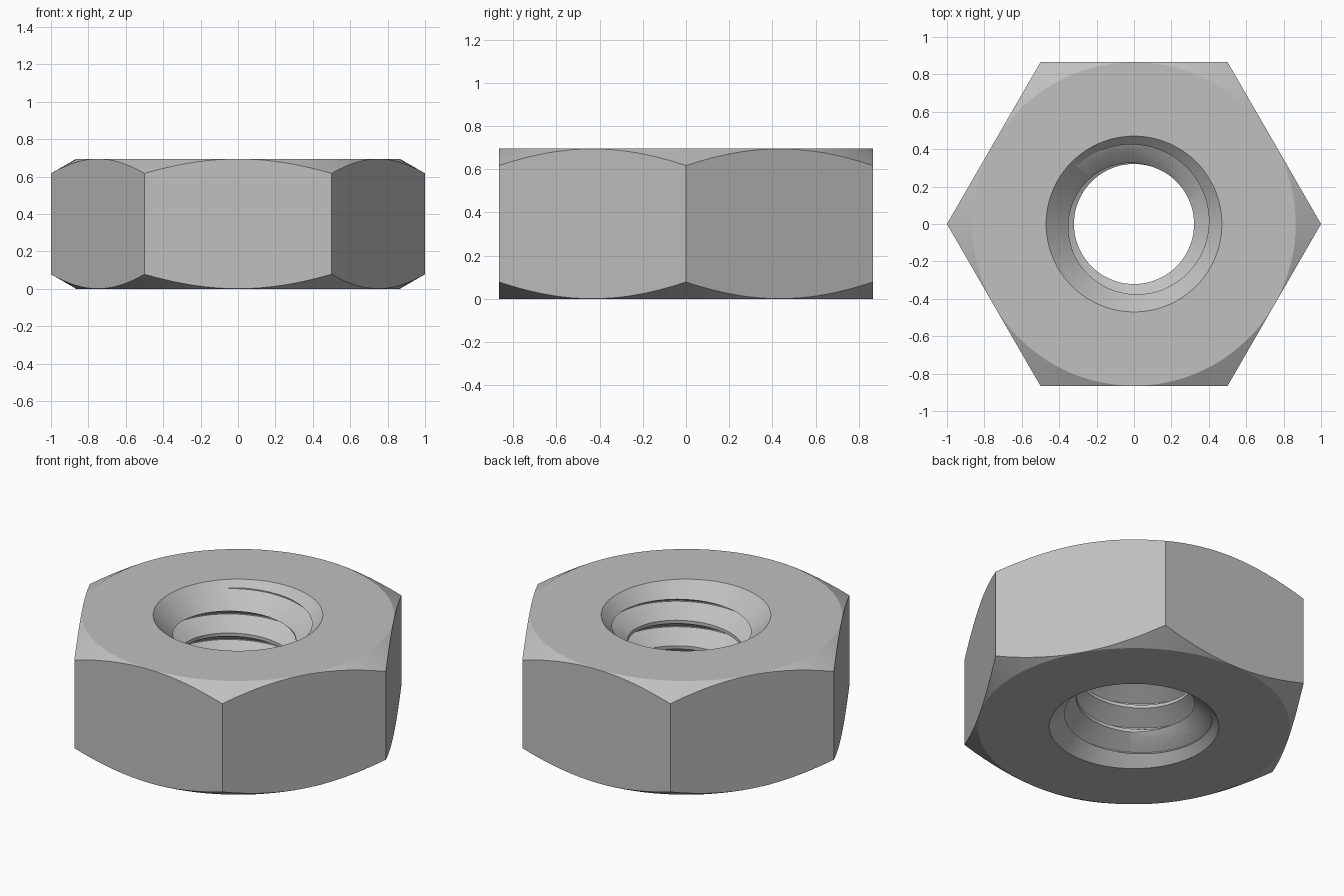
import bpy, bmesh
from math import pi, cos, sin, radians, tan

if "Cube" in bpy.data.objects:
    bpy.data.objects.remove(bpy.data.objects["Cube"], do_unlink=True)

HEIGHT = 0.695
FLAT = 0.865          # radius where the chamfer begins
SEGMENTS = 96
PITCH = 0.156
CREST, ROOT = 0.321, 0.433
TURNS = 8

steel = bpy.data.materials.new("grey steel")
steel.use_nodes = True
colour = (0.53, 0.53, 0.53, 1)
steel.diffuse_color = colour
steel.node_tree.nodes["Principled BSDF"].inputs["Base Color"].default_value = colour


def finish(bm, name):
    bmesh.ops.recalc_face_normals(bm, faces=bm.faces)
    mesh = bpy.data.meshes.new(name)
    bm.to_mesh(mesh)
    bm.free()
    mesh.materials.append(steel)
    obj = bpy.data.objects.new(name, mesh)
    bpy.context.collection.objects.link(obj)
    return obj


def lathe(name, profile, sides, start=0):
    """Closed solid of revolution from (radius, height) points."""
    bm = bmesh.new()
    rings = [[bm.verts.new((r * cos(start + 2 * pi * j / sides),
                            r * sin(start + 2 * pi * j / sides), z))
              for j in range(sides)] for r, z in profile]
    for low, high in zip(rings, rings[1:]):
        for j in range(sides):
            k = (j + 1) % sides
            bm.faces.new((low[j], low[k], high[k], high[j]))
    bm.faces.new(rings[0])
    bm.faces.new(rings[-1])
    return finish(bm, name)


def threaded_shaft(name, base):
    """Right-handed screw solid, used to tap the hole."""
    flank = (ROOT - CREST) * tan(radians(30))
    tooth = [(CREST, 0), (CREST, 0.02), (ROOT, 0.02 + flank), (ROOT, PITCH - flank)]
    n = len(tooth)
    points = [(r, z + PITCH * k) for k in range(TURNS) for r, z in tooth]
    points.append((CREST, PITCH * TURNS))
    bm = bmesh.new()
    cols = []
    for j in range(SEGMENTS):
        a = 2 * pi * j / SEGMENTS
        cols.append([bm.verts.new((r * cos(a), r * sin(a), base + z + PITCH * j / SEGMENTS))
                     for r, z in points])
    # the closing column is the first one moved up by a pitch
    seam = cols[0][n:] + [bm.verts.new((r, 0, base + z + PITCH)) for r, z in points[-n:]]
    cols.append(seam)
    for a, b in zip(cols, cols[1:]):
        for i in range(len(points) - 1):
            bm.faces.new((a[i], b[i], b[i + 1], a[i + 1]))
    # fan caps over the stepped ends
    for index, step in ((0, cols[0][:n + 1]), (-1, seam[-n - 1:])):
        mid = (step[0].co.z + step[-1].co.z) / 2
        centre = bm.verts.new((0, 0, mid))
        rim = [c[index] for c in cols]
        for path in (rim, step):
            for u, v in zip(path, path[1:]):
                bm.faces.new((u, v, centre))
    return finish(bm, name)


def cut(target, tool, operation):
    tool.hide_render = True
    mod = target.modifiers.new(tool.name, "BOOLEAN")
    mod.operation = operation
    mod.solver = "EXACT"
    mod.object = tool
    bpy.context.view_layer.objects.active = target
    bpy.ops.object.modifier_apply(modifier=mod.name)
    bpy.data.objects.remove(tool, do_unlink=True)


# hexagonal body
nut = lathe("hex_nut", [(1, 0), (1, HEIGHT)], 6)

# conical corner chamfers at 30 degrees
rise = 0.15
wide = FLAT + rise / tan(radians(30))
cut(nut, lathe("chamfer_envelope", [(FLAT, 0), (wide, rise), (wide, HEIGHT - rise),
                                    (FLAT, HEIGHT)], SEGMENTS), "INTERSECT")

# 45 degree countersinks at both ends of the hole
cut(nut, lathe("countersink_cutter", [(0.57, -0.1), (0.2, 0.27), (0.2, HEIGHT - 0.27),
                                      (0.57, HEIGHT + 0.1)], SEGMENTS), "DIFFERENCE")

# internal thread
cut(nut, threaded_shaft("thread_cutter", 0.671 - 6 * PITCH), "DIFFERENCE")

# smooth curved surfaces, sharp edges kept
bpy.ops.object.select_all(action="DESELECT")
nut.select_set(True)
bpy.context.view_layer.objects.active = nut
bpy.ops.object.shade_smooth_by_angle(angle=radians(25))
